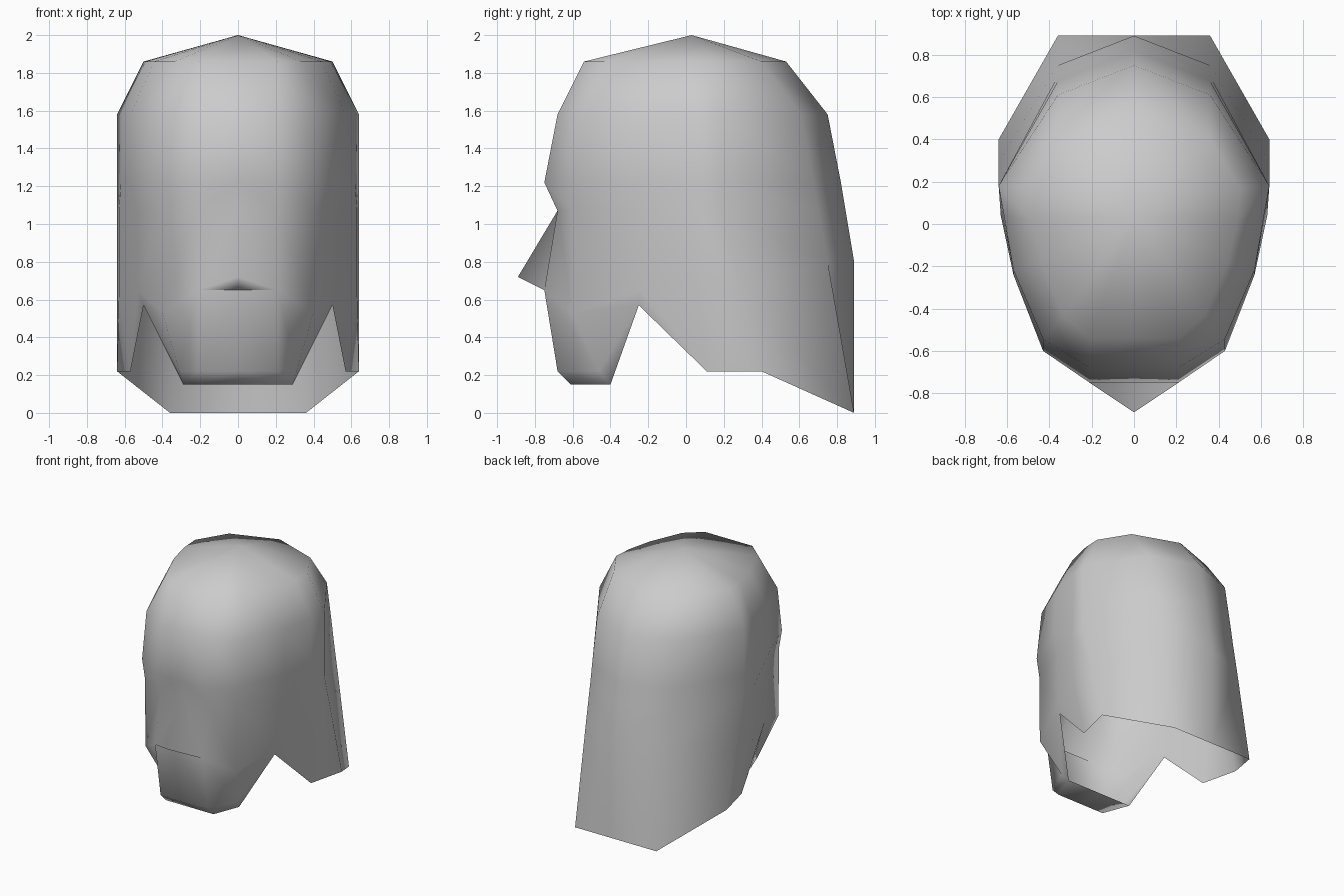
import bpy
import bmesh

default_cube = bpy.data.objects.get("Cube")
if default_cube:
    bpy.data.objects.remove(default_cube, do_unlink=True)

# Single plain grey material
GREY = (0.6, 0.6, 0.6, 1.0)
grey = bpy.data.materials.new("plain_grey")
grey.use_nodes = True
grey.diffuse_color = GREY
grey.node_tree.nodes["Principled BSDF"].inputs["Base Color"].default_value = GREY

# Widest half outline of the face, from the front centre to the cheek
face_plan = [(0, -.75), (.21, -.75), (.43, -.60), (.57, -.24)]

# Rings: height, front scale, cheek depth scale, cheek width scale, jaw drop
rings = [
    (1.86, .72, .72, .78, 0),
    (1.58, .907, .907, 1, 0),
    (1.22, 1, 1, 1, 0),
    (1.07, .907, 1, .94, 0),
    (.65, 1, 1, .93, .12),
]

# Side and back columns as (x, y) for each ring
temple = [(.49, .02), (.615, .04), (.62, .04), (.63, .04), (.63, .06)]
rear_side = [(.50, .17), (.64, .18), (.64, .18), (.64, .18), (.64, .29)]
rear_corner = [(.36, .40), (.36, .61), (.36, .675), (.36, .70), (.36, .75)]
rear_centre = [(0, .53), (0, .75), (0, .82), (0, .845), (0, .89)]
BACK_LIFT = [0, 0, 0, 0, .15]

# Lower edge of the shell and the chin bevel above it
hem_points = [(0, -.61, .15), (.21, -.61, .15), (.29, -.40, .15), (.50, -.25, .57),
              (.57, .11, .22), (.64, .40, .22), (.36, .89, 0), (0, .89, 0)]
chin_points = [(0, -.68, .22), (.21, -.68, .22), (.31, -.46, .22)]

bm = bmesh.new()


def add_row(points):
    return [bm.verts.new(p) for p in points]


def ring_points(index):
    z, front, cheek, width, drop = rings[index]
    points = []
    for col, (x, y) in enumerate(face_plan):
        if col < 2:
            points.append((x, y * front, z))
        else:
            points.append((x * width, y * cheek, z - (drop if col == 2 else 0)))
    for column in (temple, rear_side):
        points.append((*column[index], z))
    for column in (rear_corner, rear_centre):
        points.append((*column[index], z + BACK_LIFT[index]))
    return points


def bridge(upper, lower, first=0, last=None):
    last = len(lower) - 1 if last is None else last
    for i in range(first, last):
        bm.faces.new((upper[i], lower[i], lower[i + 1], upper[i + 1]))


# Crown fan
apex = bm.verts.new((0, .03, 2))
rows = [add_row(ring_points(i)) for i in range(len(rings))]
for a, b in zip(rows[0], rows[0][1:]):
    bm.faces.new((apex, a, b))

# Skull, brow and face
for upper, lower in zip(rows[:3], rows[1:4]):
    bridge(upper, lower)
brow, mouth = rows[3], rows[4]
bridge(brow, mouth, first=1)

# Pointed nose with its own underside
tip = bm.verts.new((0, -.89, .72))
nose_base = bm.verts.new(mouth[0].co)
bm.faces.new((brow[0], mouth[1], brow[1]))
bm.faces.new((brow[0], tip, mouth[1]))
bm.faces.new((tip, nose_base, mouth[1]))

# Chin, jaw notch and neck guard
chin, hem = add_row(chin_points), add_row(hem_points)
bridge(mouth, chin)
bridge(chin, hem, last=2)
bm.faces.new((mouth[2], chin[2], hem[3], mouth[3]))
bm.faces.new((chin[2], hem[2], hem[3]))
bridge(mouth, hem, first=3)

# Underside of the chin
chin_back = bm.verts.new((0, -.40, .15))
bm.faces.new((hem[0], chin_back, hem[2], hem[1]))

# Turn all faces outward
bmesh.ops.recalc_face_normals(bm, faces=bm.faces[:])
if sum(f.normal.z for f in apex.link_faces) < 0:
    bmesh.ops.reverse_faces(bm, faces=bm.faces[:])
for face in bm.faces:
    face.smooth = True

mesh = bpy.data.meshes.new("head_shell")
bm.to_mesh(mesh)
bm.free()
mesh.materials.append(grey)
head = bpy.data.objects.new("head_shell", mesh)
bpy.context.scene.collection.objects.link(head)

# Mirror the half across the centre line
mirror = head.modifiers.new("mirror", 'MIRROR')
mirror.use_clip = True
